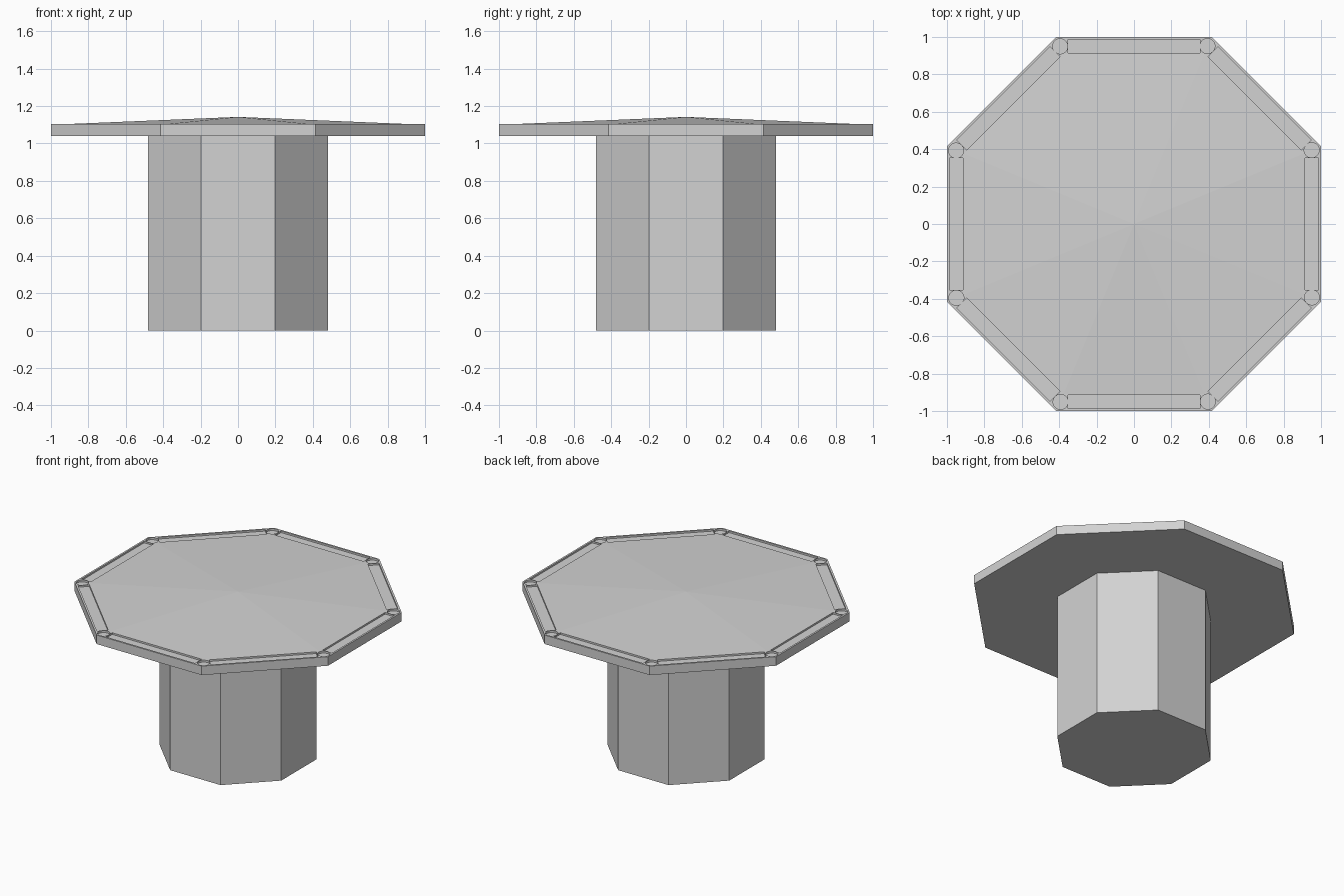
import bpy
from math import cos, sin, pi, radians
from mathutils import Matrix, Vector

default = bpy.data.objects.get("Cube")
if default:
    bpy.data.objects.remove(default, do_unlink=True)

SIDES = 8
TURN = 2 * pi / SIDES

grey = bpy.data.materials.new("plain grey")
grey.use_nodes = True
grey.diffuse_color = (0.65, 0.65, 0.65, 1)
grey.node_tree.nodes["Principled BSDF"].inputs["Base Color"].default_value = grey.diffuse_color


def lathe(name, profile, sides=SIDES, centre=(0, 0)):
    """Closed prism stack from (apothem, z) rings; zero apothem makes a point."""
    verts, faces, rings = [], [], []
    for apothem, z in profile:
        start = len(verts)
        if apothem == 0:
            verts.append((centre[0], centre[1], z))
            rings.append([start] * sides)
            continue
        r = apothem / cos(pi / sides)
        for i in range(sides):
            a = (i + 0.5) * 2 * pi / sides
            verts.append((centre[0] + r * cos(a), centre[1] + r * sin(a), z))
        rings.append(list(range(start, start + sides)))
    for low, high in zip(rings, rings[1:]):
        for i in range(sides):
            j = (i + 1) % sides
            face = [low[i], low[j], high[j], high[i]]
            faces.append(list(dict.fromkeys(face)))
    if profile[0][0]:
        faces.append(rings[0][::-1])
    if profile[-1][0]:
        faces.append(rings[-1])
    mesh = bpy.data.meshes.new(name)
    mesh.from_pydata(verts, [], faces)
    mesh.materials.append(grey)
    obj = bpy.data.objects.new(name, mesh)
    bpy.context.collection.objects.link(obj)
    return obj


# Pedestal
lathe("pedestal", [(0.48, 0), (0.48, 1.04)])

# Table top with a shallow raised centre
top = lathe("table_top", [(1.0, 1.04), (1.0, 1.104), (0.91, 1.104), (0, 1.142)])


def cut(cutter):
    cutter.hide_render = True
    cutter.hide_set(True)
    cutter.display_type = "WIRE"
    mod = top.modifiers.new(cutter.name, "BOOLEAN")
    mod.operation = "DIFFERENCE"
    mod.solver = "EXACT"
    mod.object = cutter


# Groove along each rim side and round socket at each corner
for k in range(SIDES):
    angle = k * TURN
    bpy.ops.mesh.primitive_cube_add(size=1)
    groove = bpy.context.object
    groove.name = "groove_cutter"
    groove.data.transform(Matrix.Rotation(angle, 4, "Z")
                          @ Matrix.Translation((0.95, 0, 1.142))
                          @ Matrix.Diagonal((0.074, 0.704, 0.1, 1)))
    groove.data.materials.append(grey)
    cut(groove)

    corner = Matrix.Rotation(angle, 2) @ Vector((0.95, 0.395))
    cut(lathe("socket_cutter", [(0.04, 1.09), (0.04, 1.2)], 24, corner))

# Bake the cuts and remove the cutters
bpy.context.view_layer.update()
evaluated = top.evaluated_get(bpy.context.evaluated_depsgraph_get())
baked = bpy.data.meshes.new_from_object(evaluated)
cutters = [m.object for m in top.modifiers]
top.modifiers.clear()
top.data = baked
for cutter in cutters:
    bpy.data.objects.remove(cutter, do_unlink=True)
